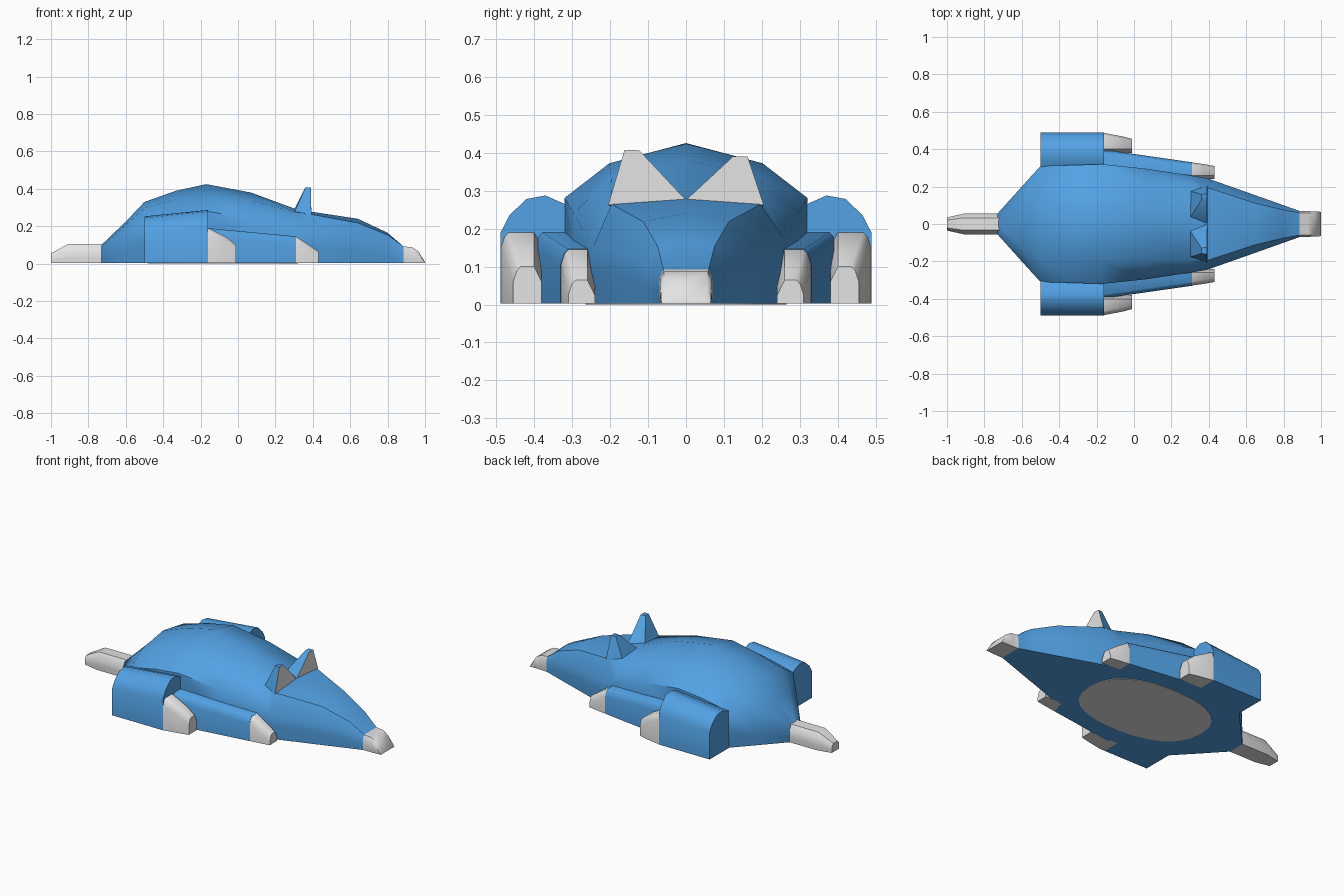
import bpy, bmesh, math

if "Cube" in bpy.data.objects:
    bpy.data.objects.remove(bpy.data.objects["Cube"])


def material(name, colour):
    m = bpy.data.materials.new(name)
    m.use_nodes = True
    m.diffuse_color = (*colour, 1)
    m.node_tree.nodes["Principled BSDF"].inputs["Base Color"].default_value = (*colour, 1)
    return m


BLUE = material("fur blue", (0.085, 0.36, 0.78))
WHITE = material("pale grey", (0.77, 0.77, 0.77))
FLOOR = 0.003


def loft(name, rings, pale=lambda c: False, angle=45):
    """Skin equal-length rings of points, cap both ends, colour faces by rule."""
    bm = bmesh.new()
    loops = [[bm.verts.new(p) for p in ring] for ring in rings]
    n = len(loops[0])
    for a, b in zip(loops, loops[1:]):
        for i in range(n):
            j = (i + 1) % n
            bm.faces.new((a[i], a[j], b[j], b[i]))
    bm.faces.new(loops[0])
    bm.faces.new(loops[-1])
    bmesh.ops.recalc_face_normals(bm, faces=bm.faces[:])
    for f in bm.faces:
        f.material_index = int(pale(f.calc_center_median()))
    me = bpy.data.meshes.new(name)
    bm.to_mesh(me)
    bm.free()
    ob = bpy.data.objects.new(name, me)
    bpy.context.collection.objects.link(ob)
    me.materials.append(BLUE)
    me.materials.append(WHITE)
    bpy.ops.object.select_all(action="DESELECT")
    ob.select_set(True)
    bpy.context.view_layer.objects.active = ob
    bpy.ops.object.shade_smooth_by_angle(angle=math.radians(angle))
    return ob


def section(x, hw, h, sy, sz, mz):
    """Symmetric body section: floor edge, flank, cheek, shoulder, crown."""
    half = [(0.97 * hw, FLOOR), (hw, 0.3 * h), (hw, mz * h), (sy * hw, sz * h)]
    pts = half + [(0, h)] + [(-y, z) for y, z in reversed(half)]
    return [(x, y, max(z, FLOOR)) for y, z in pts]


# Body, head and nose tip: x, half width, height, shoulder y and z, flank z
stations = [
    (-0.73, 0.055, 0.10, 0.70, 0.95, 0.70),
    (-0.60, 0.20, 0.225, 0.65, 0.92, 0.70),
    (-0.50, 0.31, 0.33, 0.63, 0.90, 0.68),
    (-0.33, 0.315, 0.39, 0.63, 0.88, 0.67),
    (-0.17, 0.32, 0.425, 0.63, 0.875, 0.66),
    (0.07, 0.295, 0.38, 0.67, 0.89, 0.63),
    (0.30, 0.26, 0.295, 0.75, 0.94, 0.58),
    (0.39, 0.245, 0.278, 0.80, 0.95, 0.54),
    (0.64, 0.157, 0.24, 0.72, 0.91, 0.55),
    (0.80, 0.10, 0.165, 0.75, 0.93, 0.60),
    (0.885, 0.07, 0.092, 0.85, 1.00, 0.75),
    (0.93, 0.069, 0.088, 0.85, 1.00, 0.75),
    (0.965, 0.067, 0.065, 0.85, 1.00, 0.75),
    (1.00, 0.065, 0.008, 0.85, 1.00, 0.75),
]
loft("body", [section(*s) for s in stations], lambda c: c.x > 0.885)

# Tail
loft("tail", [section(x, w, h, 0.6, 1, 0.7) for x, w, h in
              ((-1.0, 0.035, 0.055), (-0.91, 0.055, 0.104), (-0.70, 0.055, 0.104))],
     lambda c: True)

# Belly patch, a thin rounded plate
def oval(z):
    ring = []
    for i in range(24):
        c, s = math.cos(i * math.tau / 24), math.sin(i * math.tau / 24)
        ring.append((-0.08 + 0.40 * math.copysign(abs(c) ** 0.85, c),
                     0.265 * math.copysign(abs(s) ** 0.85, s), z))
    return ring

loft("belly_patch", [oval(0), oval(0.005)], lambda c: True)


def limb_ring(x, inner, outer, top, side):
    """Block section with a softened upper edge."""
    b = 0.02
    return [(x, side * y, z) for y, z in (
        (inner, FLOOR), (outer, FLOOR), (outer, top - 2 * b),
        (outer - b / 2, top - b / 2), (outer - b, top), (inner + b, top),
        (inner, top - 2 * b))]


def thigh_ring(x, rise, side):
    """Haunch section with an arched top."""
    arch = [(0.25, 0), (0.488, 0), (0.488, 0.19), (0.465, 0.235), (0.42, 0.278),
            (0.37, 0.287), (0.32, 0.265), (0.25, 0.24)]
    return [(x, side * y, max(z * rise, FLOOR)) for y, z in arch]


for label, side in (("left", 1), ("right", -1)):
    # Haunch and hind foot
    loft(label + "_haunch", [thigh_ring(-0.5, 0.88, side), thigh_ring(-0.16, 1, side)])
    loft(label + "_hind_foot",
         [limb_ring(-0.20, 0.38, 0.488, 0.192, side),
          limb_ring(-0.16, 0.38, 0.487, 0.19, side),
          limb_ring(-0.06, 0.38, 0.468, 0.14, side),
          limb_ring(-0.01, 0.38, 0.455, 0.10, side)], lambda c: True)
    # Foreleg and its paw
    loft(label + "_foreleg",
         [limb_ring(-0.25, 0.20, 0.41, 0.198, side),
          limb_ring(0.31, 0.20, 0.33, 0.146, side)])
    loft(label + "_fore_paw",
         [limb_ring(0.29, 0.24, 0.33, 0.146, side),
          limb_ring(0.31, 0.24, 0.329, 0.145, side),
          limb_ring(0.38, 0.24, 0.319, 0.10, side),
          limb_ring(0.43, 0.24, 0.31, 0.065, side)], lambda c: True)
    # Ear with a pale front face
    tip = 0.39 if side > 0 else 0.407
    back = [(0.29, 0.18, 0.25), (0.36, 0.158, tip), (0.36, 0.128, tip), (0.29, 0.02, 0.27)]
    front = [(0.392, 0.205, 0.262), (0.39, 0.162, tip), (0.39, 0.124, tip), (0.392, 0.0, 0.275)]
    loft(label + "_ear",
         [[(x, side * y, z) for x, y, z in ring] for ring in (back, front)],
         lambda c: c.x > 0.388)
